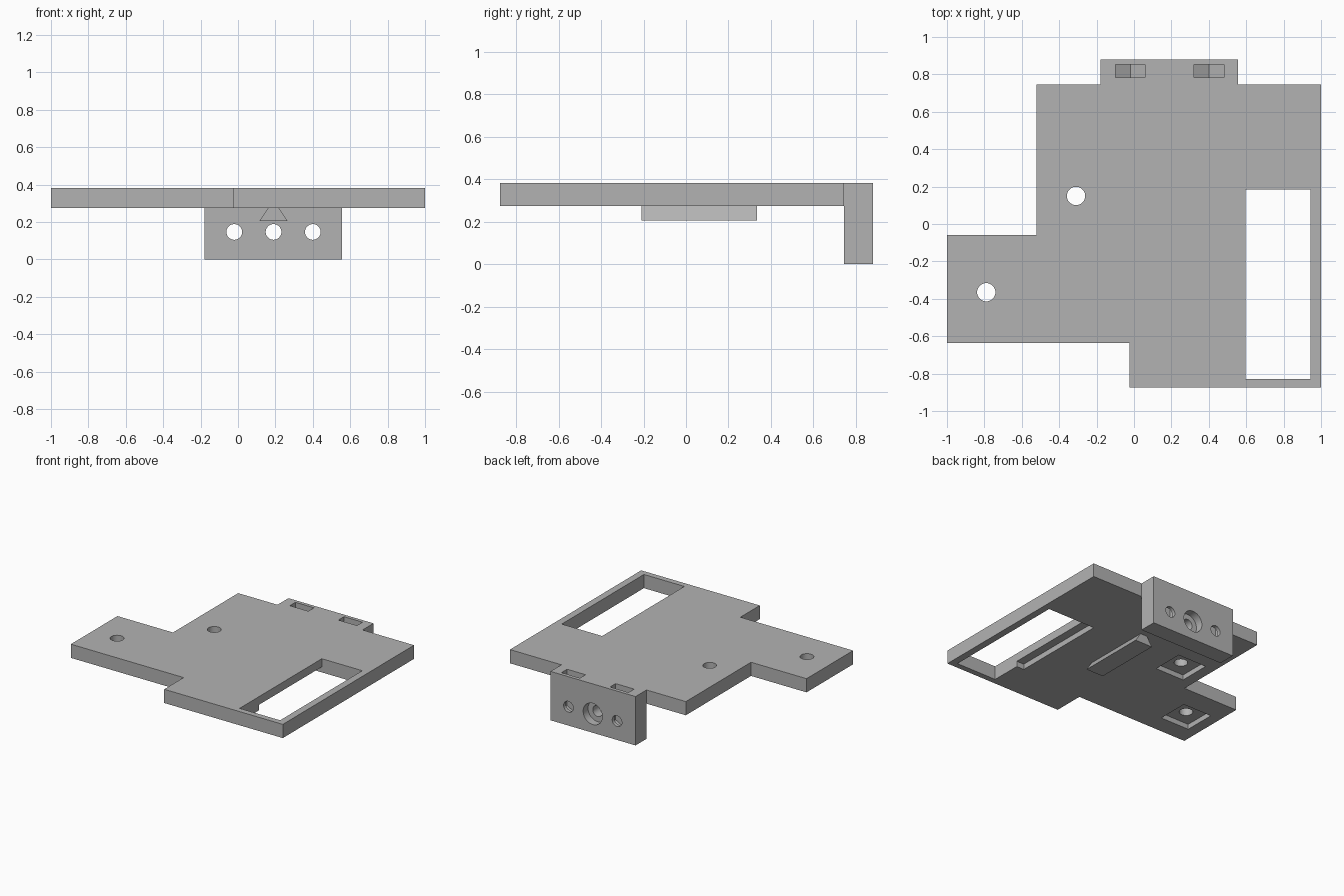
import bpy, bmesh, math
from mathutils import Vector

if "Cube" in bpy.data.objects:
    bpy.data.objects.remove(bpy.data.objects["Cube"])

grey = bpy.data.materials.new("plain grey")
grey.use_nodes = True
colour = (0.45, 0.45, 0.45, 1)
grey.diffuse_color = colour
grey.node_tree.nodes["Principled BSDF"].inputs["Base Color"].default_value = colour

BOTTOM, TOP = 0.275, 0.382   # plate underside and upper face
WALL, BACK = 0.745, 0.88     # bracket front and back


def prism(name, points, lo, hi, axis="Z"):
    """Extrude a profile along Z (points are x, y) or along Y (points are x, z)."""
    place = (lambda a, b, h: (a, b, h)) if axis == "Z" else (lambda a, b, h: (a, h, b))
    bm = bmesh.new()
    face = bm.faces.new([bm.verts.new(place(a, b, lo)) for a, b in points])
    moved = bmesh.ops.extrude_face_region(bm, geom=[face])["geom"]
    shift = Vector(place(0, 0, hi - lo))
    bmesh.ops.translate(bm, vec=shift, verts=[v for v in moved if isinstance(v, bmesh.types.BMVert)])
    bmesh.ops.recalc_face_normals(bm, faces=bm.faces)
    mesh = bpy.data.meshes.new(name)
    bm.to_mesh(mesh)
    bm.free()
    mesh.materials.append(grey)
    obj = bpy.data.objects.new(name, mesh)
    bpy.context.collection.objects.link(obj)
    return obj


def rect(x0, x1, y0, y1):
    return [(x0, y0), (x1, y0), (x1, y1), (x0, y1)]


def circle(x, y, r, n=40):
    return [(x + r * math.cos(math.tau * i / n), y + r * math.sin(math.tau * i / n)) for i in range(n)]


def combine(body, tool, operation):
    bpy.context.view_layer.objects.active = body
    mod = body.modifiers.new("boolean", "BOOLEAN")
    mod.operation, mod.solver, mod.object = operation, "EXACT", tool
    bpy.ops.object.modifier_apply(modifier=mod.name)
    bpy.data.objects.remove(tool)


# Stepped plate with a tab at the back
outline = [(-1, -0.635), (-0.025, -0.635), (-0.025, -0.875), (1, -0.875), (1, WALL),
           (0.555, WALL), (0.555, BACK), (-0.18, BACK), (-0.18, WALL),
           (-0.52, WALL), (-0.52, -0.06), (-1, -0.06)]
body = prism("mounting_plate", outline, BOTTOM, TOP)

# Hanging bracket and dovetail rail
combine(body, prism("bracket", rect(-0.18, 0.555, WALL, BACK), 0, 0.32), "UNION")
rail = [(0.115, 0.205), (0.265, 0.205), (0.21, 0.29), (0.17, 0.29)]
combine(body, prism("dovetail_rail", rail, -0.21, 0.335, "Y"), "UNION")

# Window, and the shallow rebate beneath its inner edge
cuts = [prism("window_cut", rect(0.595, 0.945, -0.83, 0.185), 0.2, 0.5),
        prism("rebate_cut", rect(0.53, 0.65, -0.59, 0.185), 0.2, BOTTOM + 0.043)]

# Screw holes with square pockets underneath
for x, y in ((-0.31, 0.15), (-0.79, -0.365)):
    cuts.append(prism("screw_cut", circle(x, y, 0.049), 0.2, 0.5))
    cuts.append(prism("pocket_cut", rect(x - 0.125, x + 0.125, y - 0.125, y + 0.125), 0.2, BOTTOM + 0.04))

# Bracket holes, with a counterbore at the middle one
for x in (-0.02, 0.19, 0.4):
    cuts.append(prism("bolt_cut", circle(x, 0.147, 0.042), 0.6, 1, "Y"))
cuts.append(prism("counterbore_cut", circle(0.19, 0.147, 0.083), BACK - 0.06, 1, "Y"))

# Nut slots with pointed floors
for x in (-0.02, 0.4):
    slot = [(x - 0.08, 0.5), (x - 0.08, 0.1), (x, 0.054), (x + 0.08, 0.1), (x + 0.08, 0.5)]
    cuts.append(prism("nut_cut", slot, 0.783, 0.852, "Y"))

for cut in cuts:
    combine(body, cut, "DIFFERENCE")

# Clean flat areas and shade
bm = bmesh.new()
bm.from_mesh(body.data)
bmesh.ops.dissolve_limit(bm, angle_limit=0.01, verts=bm.verts, edges=bm.edges)
bm.to_mesh(body.data)
bm.free()
bpy.ops.object.select_all(action="DESELECT")
body.select_set(True)
bpy.context.view_layer.objects.active = body
bpy.ops.object.shade_smooth_by_angle(angle=math.radians(30))
